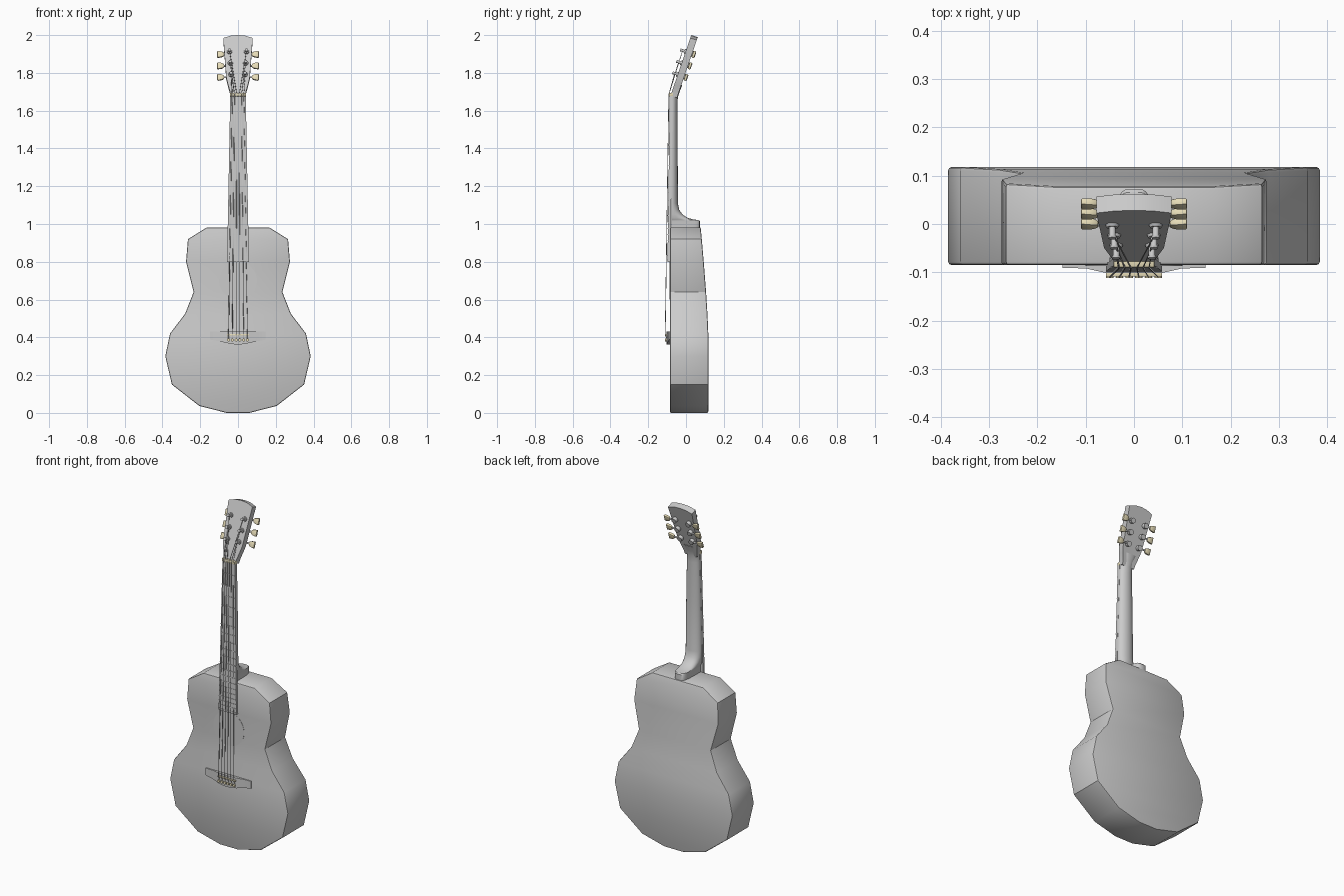
import bpy, bmesh
from math import sin, cos, pi, radians
from mathutils import Matrix, Vector

if "Cube" in bpy.data.objects:
    bpy.data.objects.remove(bpy.data.objects["Cube"])

cream = bpy.data.materials.new("cream")
cream.diffuse_color = (0.80, 0.72, 0.48, 1)
cream.use_nodes = True
cream.node_tree.nodes["Principled BSDF"].inputs["Base Color"].default_value = cream.diffuse_color


def finish(name, bm, mat=None, matrix=None, angle=30):
    bmesh.ops.recalc_face_normals(bm, faces=bm.faces)
    me = bpy.data.meshes.new(name)
    bm.to_mesh(me)
    bm.free()
    ob = bpy.data.objects.new(name, me)
    bpy.context.collection.objects.link(ob)
    if mat:
        me.materials.append(mat)
    if matrix:
        ob.matrix_world = matrix
    bpy.ops.object.select_all(action='DESELECT')
    ob.select_set(True)
    bpy.context.view_layer.objects.active = ob
    bpy.ops.object.shade_smooth_by_angle(angle=radians(angle))
    return ob


def loft(name, rings, mat=None, matrix=None, bevel=0, segments=2):
    """Skin equal-length closed rings and cap both ends."""
    bm = bmesh.new()
    vs = [[bm.verts.new(p) for p in r] for r in rings]
    n = len(vs[0])
    for a, b in zip(vs, vs[1:]):
        for i in range(n):
            bm.faces.new((a[i], a[(i + 1) % n], b[(i + 1) % n], b[i]))
    bm.faces.new(vs[0])
    bm.faces.new(vs[-1])
    if bevel:
        bmesh.ops.bevel(bm, geom=bm.edges[:], offset=bevel, segments=segments,
                        profile=0.5, affect='EDGES', clamp_overlap=True)
    return finish(name, bm, mat, matrix)


def box(name, x, y, z, mat=None, matrix=None, bevel=0):
    rings = [[(x[0], y[0], k), (x[1], y[0], k), (x[1], y[1], k), (x[0], y[1], k)] for k in z]
    return loft(name, rings, mat, matrix, bevel)


def cylinder(name, r1, r2, depth, matrix, mat=None, sides=16):
    bm = bmesh.new()
    bmesh.ops.create_cone(bm, cap_ends=True, segments=sides, radius1=r1, radius2=r2, depth=depth)
    return finish(name, bm, mat, matrix)


# body: few-sided outline, flat front, back tapering towards the neck
outline = [(.06, 0), (.205, .037), (.35, .15), (.385, .30), (.36, .42), (.28, .525),
           (.235, .64), (.275, .80), (.265, .92), (.165, .982)]


def back_y(z):
    return .118 - .04 * (max(0, z - .42) / .56) ** 1.3


bm = bmesh.new()
grid = []
for x, z in outline:
    grid.append([bm.verts.new(p) for p in ((-x, -.085, z), (x, -.085, z),
                                           (x, back_y(z), z), (-x, back_y(z), z))])
for a, b in zip(grid, grid[1:]):
    for i in range(4):
        bm.faces.new((a[i], a[(i + 1) % 4], b[(i + 1) % 4], b[i]))
bm.faces.new(grid[0])
bm.faces.new(grid[-1])
rim = []
for e in bm.edges:
    a, b = e.verts
    front = a.co.y < 0 and b.co.y < 0
    back = a.co.y > 0 and b.co.y > 0
    across = a.co.x * b.co.x < 0
    end = max(a.co.z, b.co.z) < .01 or min(a.co.z, b.co.z) > .97
    if (front or back) and (not across or end):
        rim.append(e)
bmesh.ops.bevel(bm, geom=rim, offset=.007, segments=2, profile=.5, affect='EDGES')
finish("body", bm)

# sound hole disc
cylinder("sound_hole", .1, .1, .004, Matrix.Translation((0, -.0845, .70)) @ Matrix.Rotation(pi / 2, 4, 'X'), sides=48)


# fretboard
def fret_t(z):
    return (z - .80) / .88


def board_w(z):
    return .058 - .017 * fret_t(z)


def board_y(z):
    return -.098 + .012 * fret_t(z)


loft("fretboard", [[(-board_w(z), board_y(z), z), (board_w(z), board_y(z), z),
                    (board_w(z), b, z), (-board_w(z), b, z)] for z, b in ((.80, -.083), (1.68, -.070))])
for k in range(1, 21):
    z = 1.68 - 1.27 * (1 - 2 ** (-k / 12))
    w, y = board_w(z), board_y(z)
    box(f"fret_{k}", (-w, w), (y - .002, y + .002), (z - .002, z + .002))

# neck with curved heel: z, front y, back y, half width, roundness
stations = [(.978, -.078, .073, .040, .5), (1.015, -.078, .073, .040, .5), (1.021, -.078, .066, .041, .5),
            (1.024, -.078, .040, .043, .55), (1.032, -.078, .010, .046, .65), (1.05, -.078, -.018, .049, .8),
            (1.075, -.078, -.036, .051, .9), (1.11, -.078, -.043, .051, 1), (1.40, -.075, -.044, .046, 1),
            (1.63, -.073, -.046, .041, 1), (1.67, -.073, -.043, .040, 1), (1.70, -.066, -.034, .041, .9),
            (1.735, -.054, -.020, .046, .7)]
rings = []
for z, yf, yb, w, e in stations:
    ring = []
    for i in range(17):
        c, s = cos(pi * i / 16), max(0, sin(pi * i / 16))
        ring.append((w * (1 if c > 0 else -1) * abs(c) ** e, yf + (yb - yf) * s ** e, z))
    rings.append(ring)
loft("neck", rings)

# headstock in its own tilted frame: local y runs up the face, local z points forward
t = Vector((0, .325, .945)).normalized()
nrm = Vector((1, 0, 0)).cross(t)
head = Matrix(((1, 0, 0, 0), (0, t.y, nrm.y, -.082), (0, t.z, nrm.z, 1.68), (0, 0, 0, 1)))
half = [(.040, 0), (.043, .025), (.053, .062), (.062, .10), (.078, .322), (.04, .335)]
shape = half + [(0, .339)] + [(-x, s) for x, s in reversed(half)]
loft("headstock", [[(x, s, d) for x, s in shape] for d in (0, -.036)], matrix=head)

# tuners: post, washer, housing, shaft and button
posts = {}
for side, label in ((-1, "left"), (1, "right")):
    for i in range(3):
        x, s = side * (.037 + .004 * i), .118 + .064 * i
        posts[side, i] = head @ Vector((x, s, .017))
        tag = f"{label}_{i + 1}"

        def at(dx, dz):
            return head @ Matrix.Translation((x + dx, s, dz))

        cylinder("tuner_washer_" + tag, .014, .012, .006, at(0, .003))
        cylinder("tuner_post_" + tag, .007, .007, .03, at(0, .014))
        cylinder("tuner_cap_" + tag, .009, .008, .005, at(0, .027))
        cylinder("tuner_housing_" + tag, .015, .015, .020, at(0, -.045))
        cylinder("tuner_shaft_" + tag, .005, .005, .05, at(side * .022, -.046) @ Matrix.Rotation(pi / 2, 4, 'Y'), sides=12)
        rings = [[(side * bx, s - h, -.046 - d), (side * bx, s + h, -.046 - d),
                  (side * bx, s + h, -.046 + d), (side * bx, s - h, -.046 + d)]
                 for bx, h, d in ((.074, .010, .006), (.088, .016, .008), (.110, .019, .007))]
        loft("tuner_button_" + tag, rings, cream, head, bevel=.004)

# nut, bridge, saddle and pins
box("nut", (-.042, .042), (-.090, -.068), (1.676, 1.694), cream, bevel=.002)
prof = [(.148, .388, -.091), (.10, .379, -.092), (.06, .370, -.101), (.03, .364, -.102)]
prof = [(-x, z, y) for x, z, y in prof] + [(0, .362, -.102)] + prof[::-1]
loft("bridge", [[(x, -.083, z), (x, y, z), (x, y, .43), (x, -.083, .43)] for x, z, y in prof])
box("saddle", (-.058, .058), (-.109, -.098), (.409, .417), cream, bevel=.0015)
for j in range(6):
    x = -.05 + .02 * j
    rot = Matrix.Rotation(pi / 2, 4, 'X')
    cylinder(f"bridge_pin_{j + 1}", .006, .008, .012, Matrix.Translation((x, -.106, .386)) @ rot, cream, 12)

# strings
for j in range(6):
    x = -.05 + .02 * j
    end = posts[(-1, j) if j < 3 else (1, 5 - j)]
    path = [(x, -.100, .390), (x, -.110, .413), (x * .62, -.091, 1.685), end]
    cu = bpy.data.curves.new(f"string_{j + 1}", 'CURVE')
    cu.dimensions = '3D'
    cu.bevel_depth = .0021 - .0002 * j
    cu.bevel_resolution = 1
    sp = cu.splines.new('POLY')
    sp.points.add(len(path) - 1)
    for p, co in zip(sp.points, path):
        p.co = (*co, 1)
    bpy.context.collection.objects.link(bpy.data.objects.new(f"string_{j + 1}", cu))
